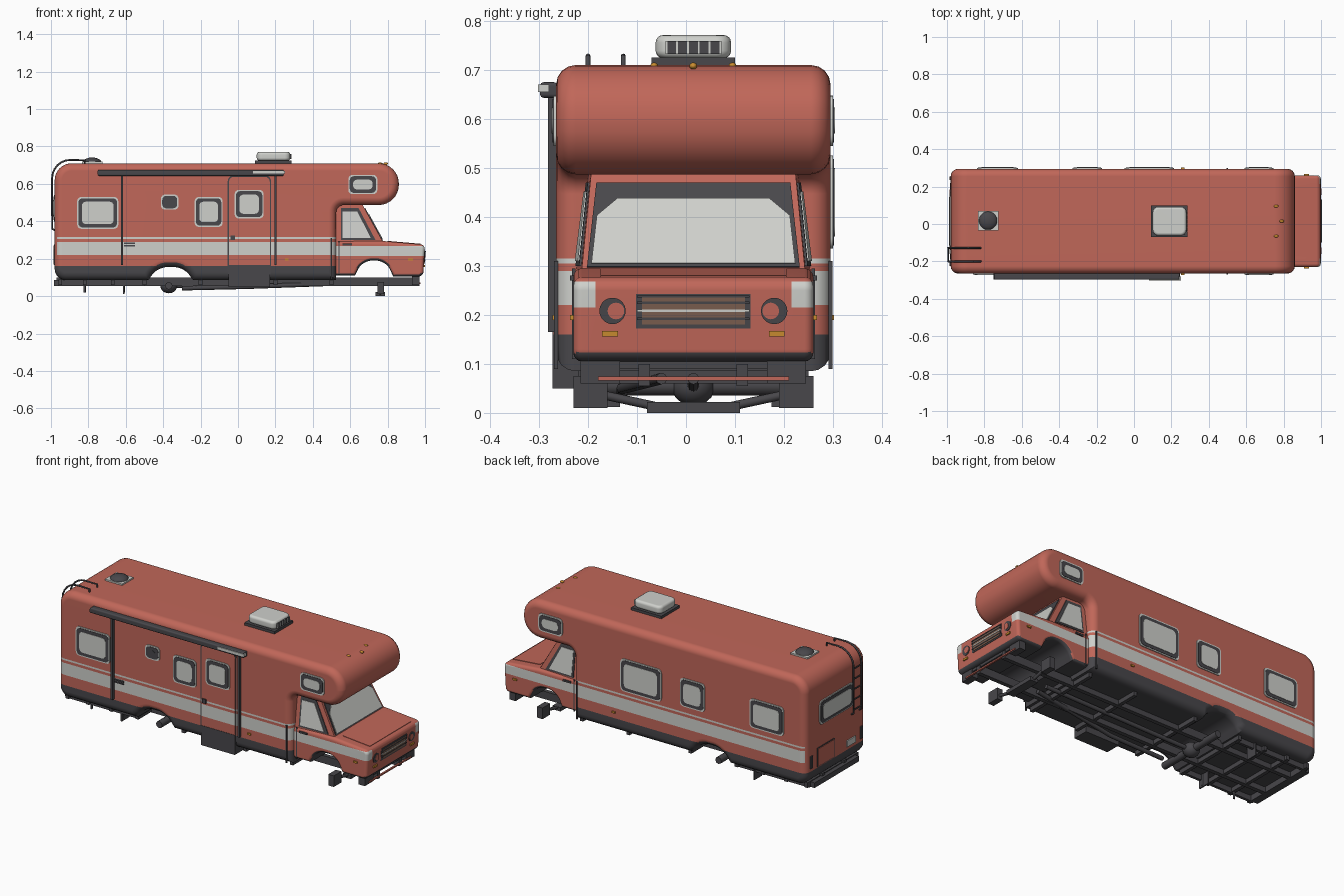
import bpy, bmesh, math
from mathutils import Vector

if "Cube" in bpy.data.objects:
    bpy.data.objects.remove(bpy.data.objects["Cube"])

MID = 0.015          # centre line of the vehicle
HALF = 0.28          # half width of the coach body


def material(name, rgb):
    m = bpy.data.materials.new(name)
    m.use_nodes = True
    m.diffuse_color = (*rgb, 1)
    node = m.node_tree.nodes["Principled BSDF"]
    node.inputs["Base Color"].default_value = (*rgb, 1)
    node.inputs["Roughness"].default_value = 0.6
    return m


RED = material("brick red", (0.53, 0.135, 0.1))
WHITE = material("pale grey", (0.62, 0.63, 0.6))
DARK = material("charcoal", (0.065, 0.063, 0.07))
AMBER = material("amber", (0.6, 0.27, 0.03))
BROWN = material("radiator brown", (0.2, 0.115, 0.08))


def finish(name, bm, mats, smooth=True):
    me = bpy.data.meshes.new(name)
    bm.to_mesh(me)
    bm.free()
    for m in mats:
        me.materials.append(m)
    if smooth:
        me.polygons.foreach_set("use_smooth", [True] * len(me.polygons))
        me.set_sharp_from_angle(angle=math.radians(35))
    ob = bpy.data.objects.new(name, me)
    bpy.context.collection.objects.link(ob)
    return ob


def prism(name, ring0, ring1, mats, rim=0, cuts=(), rule=None):
    """Join two rings, round the rims, slice at the cut heights and paint."""
    bm = bmesh.new()
    a, b = ([bm.verts.new(p) for p in r] for r in (ring0, ring1))
    n = len(a)
    caps = [bm.faces.new(a), bm.faces.new(b[::-1])]
    for i in range(n):
        bm.faces.new((a[i], b[i], b[(i + 1) % n], a[(i + 1) % n]))
    bmesh.ops.recalc_face_normals(bm, faces=bm.faces)
    if rim:
        edges = [e for f in caps for e in f.edges]
        bmesh.ops.bevel(bm, geom=edges, offset=rim, segments=4, profile=0.5,
                        affect='EDGES', clamp_overlap=False)
    for co, no in cuts:
        geom = bm.verts[:] + bm.edges[:] + bm.faces[:]
        bmesh.ops.bisect_plane(bm, geom=geom, plane_co=co, plane_no=no)
    bm.normal_update()
    if rule:
        for f in bm.faces:
            f.material_index = rule(f.calc_center_median(), f.normal)
    ob = finish(name, bm, mats)
    if rim:
        ob.modifiers.new("Weighted", 'WEIGHTED_NORMAL').keep_sharp = True
    return ob


def fillet(pts, steps=6):
    """Round each (u, v, radius) corner of an outline."""
    out = []
    for i, (u, v, r) in enumerate(pts):
        p = Vector((u, v))
        if not r:
            out.append(p)
            continue
        a, b = (p + (Vector(q[:2]) - p).normalized() * r
                for q in (pts[i - 1], pts[(i + 1) % len(pts)]))
        c, d = a.lerp(p, 0.55), b.lerp(p, 0.55)
        for k in range(steps + 1):
            t = k / steps
            s = 1 - t
            out.append(a * s**3 + c * 3*s*s*t + d * 3*s*t*t + b * t**3)
    return out


def rect(u0, u1, v0, v1, r=0.0):
    return fillet([(u0, v0, r), (u1, v0, r), (u1, v1, r), (u0, v1, r)], 4)


def disc(u, v, r, n=20):
    return [(u + r * math.cos(k * math.tau / n), v + r * math.sin(k * math.tau / n)) for k in range(n)]


def cab_half(u, v):
    return 0.24 - 0.125 * (v - 0.29) - 0.04 * (u - 0.5)


# Surfaces that plates are laid on: (u, v, height above surface) -> point
ON = {
    "right": lambda u, v, d: (u, MID - HALF - d, v),
    "left": lambda u, v, d: (u, MID + HALF + d, v),
    "rear": lambda u, v, d: (-0.98 - d, u, v),
    "roof": lambda u, v, d: (u, v, 0.71 + d),
    "nose": lambda u, v, d: (0.99 + 0.06 * (v - 0.105) + d, u, v),
    "cab_right": lambda u, v, d: (u, MID - cab_half(u, v) - d, v),
    "cab_left": lambda u, v, d: (u, MID + cab_half(u, v) + d, v),
    "low_right": lambda u, v, d: (u, MID - 0.245 - d, v),
    "low_left": lambda u, v, d: (u, MID + 0.245 + d, v),
    "screen": lambda u, v, d: (0.775 - 0.55 * (v - 0.29) + 0.876 * d, u, v + 0.48 * d),
}


def plate(name, side, pts, d, mat, **kw):
    f = ON[side]
    mats = mat if isinstance(mat, list) else [mat]
    return prism(name, [f(*p, -0.004) for p in pts], [f(*p, d) for p in pts], mats, **kw)


def box(name, x0, x1, y0, y1, z0, z1, mat, r=0.0, rim=0):
    o = rect(x0, x1, y0, y1, r)
    return prism(name, [(*p, z0) for p in o], [(*p, z1) for p in o], [mat], rim)


def tube(name, pts, r, mat):
    cu = bpy.data.curves.new(name, 'CURVE')
    cu.dimensions = '3D'
    cu.bevel_depth, cu.bevel_resolution, cu.use_fill_caps = r, 2, True
    sp = cu.splines.new('POLY')
    sp.points.add(len(pts) - 1)
    for q, p in zip(sp.points, pts):
        q.co = (*p, 1)
    cu.materials.append(mat)
    bpy.context.collection.objects.link(bpy.data.objects.new(name, cu))


def dome(name, loc, scale, mat):
    bm = bmesh.new()
    bmesh.ops.create_uvsphere(bm, u_segments=20, v_segments=10, radius=1)
    ob = finish(name, bm, [mat])
    ob.location, ob.scale = loc, scale


def window(name, side, u0, u1, v0, v1, pane=WHITE):
    for part, inset, d, mat in (("frame", 0, 0.005, WHITE), ("seal", 0.007, 0.007, DARK),
                                ("pane", 0.025, 0.009, pane)):
        plate(f"{name}_{part}", side, rect(u0 + inset, u1 - inset, v0 + inset, v1 - inset, 0.022), d, mat)


# Coach body: one rounded side profile with painted bands
def bands(c, n):
    if c.z < 0.16 or (n.z < -0.5 and c.z < 0.2):
        return 2
    stripe = 0.22 < c.z < 0.29 or 0.305 < c.z < 0.315
    return 1 if stripe and n.x > -0.6 else 0


PAINT = [RED, WHITE, DARK]
LEVELS = [((0, 0, z), (0, 0, 1)) for z in (0.16, 0.22, 0.29, 0.305, 0.315)]
side = fillet([(-0.98, 0.085, 0.06), (-0.48, 0.085, 0), (-0.43, 0.155, 0.05), (-0.29, 0.155, 0.05),
               (-0.24, 0.085, 0), (0.525, 0.085, 0), (0.525, 0.487, 0.04), (0.86, 0.487, 0.108),
               (0.86, 0.71, 0.108), (-0.98, 0.71, 0.09)], 8)
prism("coach_body", [(u, MID - HALF, v) for u, v in side], [(u, MID + HALF, v) for u, v in side],
      PAINT, 0.04, LEVELS, bands)

# Cab: lower body with wheel arches, then the tapered upper part
def cab_paint(c, n):
    if n.z < -0.3 and c.z < 0.2:
        return 2
    return 1 if 0.215 < c.z < 0.268 and abs(c.y - MID) > 0.2 and n.z < 0.8 else 0


side = fillet([(0.5, 0.11, 0), (0.625, 0.11, 0), (0.665, 0.19, 0.05), (0.79, 0.19, 0.05),
               (0.83, 0.105, 0), (0.99, 0.105, 0.025), (1.0, 0.275, 0.025), (0.77, 0.295, 0), (0.5, 0.295, 0)])
prism("cab_lower", [(u, MID - 0.245, v) for u, v in side], [(u, MID + 0.245, v) for u, v in side], PAINT, 0.018,
      [((0, 0, 0.215), (0, 0, 1)), ((0, 0, 0.268), (0, 0, 1)),
       ((0, MID - 0.2, 0), (0, 1, 0)), ((0, MID + 0.2, 0), (0, 1, 0))], cab_paint)
prism("cab_upper", [(x, MID + y, 0.29) for x, y in ((0.5, -0.24), (0.775, -0.228), (0.775, 0.228), (0.5, 0.24))],
      [(x, MID + y, 0.495) for x, y in ((0.5, -0.214), (0.662, -0.208), (0.662, 0.208), (0.5, 0.214))], [RED])
hood = [(0.8, 0.295), (0.975, 0.28), (0.975, 0.274), (0.8, 0.285)]
prism("hood_panel", [(x, MID - 0.19, z) for x, z in hood], [(x, MID + 0.19, z) for x, z in hood], [RED])

# Windscreen and cab door glass
plate("windscreen_seal", "screen", [(MID + s * w, z) for s, w, z in
      ((-1, 0.217, 0.297), (1, 0.217, 0.297), (1, 0.198, 0.468), (-1, 0.198, 0.468))], 0.004, DARK)
plate("windscreen_glass", "screen", [(MID + s * w, z) for s, w, z in
      ((-1, 0.208, 0.303), (1, 0.208, 0.303), (1, 0.197, 0.4), (1, 0.155, 0.435),
       (-1, 0.155, 0.435), (-1, 0.197, 0.4))], 0.007, WHITE)
for s in ("right", "left"):
    plate(f"cab_window_seal_{s}", "cab_" + s, [(0.55, 0.3), (0.735, 0.3), (0.645, 0.47), (0.55, 0.47)], 0.004, DARK)
    plate(f"cab_window_glass_{s}", "cab_" + s, [(0.56, 0.31), (0.71, 0.31), (0.638, 0.452), (0.56, 0.452)], 0.007, WHITE)
    plate(f"cab_handle_{s}", "low_" + s, rect(0.56, 0.61, 0.27, 0.28), 0.007, DARK)
    plate(f"cab_marker_{s}", "low_" + s, rect(0.91, 0.935, 0.19, 0.2), 0.007, AMBER)
    plate(f"cab_gap_{s}", "low_" + s, rect(0.538, 0.543, 0.11, 0.295), 0.003, DARK)
    plate(f"side_marker_{s}", s, rect(0.25, 0.27, 0.19, 0.2), 0.007, AMBER)
    plate(f"coach_edge_trim_{s}", s, rect(0.495, 0.503, 0.09, 0.31), 0.004, DARK)
    window(f"bunk_window_{s}", s, 0.59, 0.745, 0.545, 0.648)

# Coach windows
window("rear_quarter_window_right", "right", -0.86, -0.64, 0.36, 0.53)
window("small_window_right", "right", -0.412, -0.318, 0.462, 0.543, DARK)
window("middle_window_right", "right", -0.232, -0.082, 0.37, 0.53)
window("large_window_left", "left", -0.05, 0.215, 0.335, 0.525)
window("middle_window_left", "left", -0.33, -0.17, 0.35, 0.515)
window("rear_quarter_window_left", "left", -0.84, -0.62, 0.345, 0.515)
window("rear_window", "rear", -0.14, 0.17, 0.4, 0.54)

# Entrance door and step
plate("door_gap", "right", rect(-0.055, 0.177, 0.1, 0.645, 0.03), 0.003, DARK)
plate("door", "right", rect(-0.048, 0.17, 0.1, 0.638, 0.026), 0.005, PAINT, cuts=LEVELS, rule=bands)
ON["door"] = lambda u, v, d: ON["right"](u, v, d + 0.004)
window("door_window", "door", -0.018, 0.137, 0.415, 0.568)
plate("door_handle", "right", rect(-0.04, -0.015, 0.3, 0.325), 0.012, DARK)
box("entrance_step", -0.05, 0.17, -0.272, -0.18, 0.05, 0.165, DARK)
for z in (0.265, 0.278):
    plate("side_outlet", "right", rect(-0.61, -0.55, z, z + 0.008), 0.006, DARK)

# Awning with two folded arms
box("awning_case", -0.75, 0.245, -0.298, -0.262, 0.643, 0.675, DARK, rim=0.008)
box("awning_end_cover", 0.08, 0.25, -0.302, -0.28, 0.655, 0.67, WHITE)
for x in (-0.62, 0.2):
    box("awning_arm", x - 0.006, x + 0.006, -0.282, -0.262, 0.165, 0.645, DARK)

# Rear hatch, plate, lamps, ladder and bumper
plate("hatch_gap", "rear", rect(0.03, 0.19, 0.165, 0.275), 0.003, DARK)
plate("hatch", "rear", rect(0.035, 0.185, 0.17, 0.27), 0.006, RED)
plate("number_plate", "rear", rect(-0.16, -0.08, 0.18, 0.215), 0.007, WHITE)
for y in (-0.215, 0.245):
    plate("tail_lamp", "rear", rect(y - 0.01, y + 0.01, 0.18, 0.25), 0.007, DARK)
rail = fillet([(-0.975, 0.35, 0), (-0.994, 0.36, 0), (-0.994, 0.73, 0.1), (-0.82, 0.727, 0), (-0.82, 0.705, 0)])
for y in (-0.2, -0.128):
    tube("ladder_rail", [(u, y, v) for u, v in rail], 0.005, DARK)
for i in range(5):
    tube("ladder_rung", [(-0.994, -0.2, 0.38 + 0.06 * i), (-0.994, -0.128, 0.38 + 0.06 * i)], 0.004, DARK)
box("rear_bumper", -0.985, -0.94, -0.19, 0.22, 0.055, 0.085, DARK)

# Roof unit, round vent and marker lamps
box("roof_unit_base", 0.09, 0.285, -0.07, 0.1, 0.7, 0.725, DARK)
box("roof_unit", 0.1, 0.28, -0.062, 0.092, 0.724, 0.771, WHITE, 0.03, 0.015)
box("roof_unit_grille", 0.27, 0.284, -0.042, 0.072, 0.732, 0.759, DARK)
for i in range(6):
    box("roof_unit_fin", 0.27, 0.287, -0.042 + 0.022 * i, -0.038 + 0.022 * i, 0.732, 0.759, WHITE)
plate("vent_base", "roof", rect(-0.835, -0.725, -0.035, 0.07), 0.009, WHITE)
dome("vent_dome", (-0.78, 0.018, 0.715), (0.05, 0.05, 0.026), DARK)
for x, y in ((0.76, -0.065), (0.79, MID), (0.76, 0.095)):
    dome("roof_marker", (x, y, 0.708), (0.012, 0.008, 0.007), AMBER)

# Nose: grille, lamps and badge-free trim
plate("grille_surround", "nose", rect(-0.102, 0.132, 0.172, 0.243), 0.002, DARK)
plate("grille_core", "nose", rect(-0.09, 0.12, 0.18, 0.235), 0.004, BROWN)
for z, m in ((0.19, DARK), (0.206, WHITE), (0.222, DARK), (0.235, DARK)):
    plate("grille_bar", "nose", rect(-0.1, 0.13, z, z + 0.005), 0.006, m)
for s in (-1, 1):
    plate("headlamp", "nose", disc(MID + s * 0.165, 0.208, 0.027), 0.003, DARK)
    plate("headlamp_inner", "nose", disc(MID + s * 0.158, 0.208, 0.017), 0.005, RED)
    plate("turn_signal", "nose", rect(MID + s * 0.17 - 0.016, MID + s * 0.17 + 0.016, 0.156, 0.167), 0.007, AMBER)
    # Chassis side members, brackets, flaps and front suspension
    y = MID + s * 0.1
    box("chassis_rail", -0.97, 0.97, y - 0.012, y + 0.012, 0.055, 0.1, DARK)
    box("outer_rail", -0.96, -0.5, MID + s * 0.21 - 0.008, MID + s * 0.21 + 0.008, 0.055, 0.09, DARK)
    y = MID + s * 0.19
    box("bumper_bracket", 0.93, 0.97, y - 0.04, y + 0.04, 0.06, 0.108, DARK)
    box("mud_flap", -0.615, -0.607, y - 0.03, y + 0.04, 0.012, 0.09, DARK)
    box("front_hub", 0.745, 0.78, MID + s * 0.21 - 0.035, MID + s * 0.21 + 0.035, 0.01, 0.075, DARK)
    tube("suspension_arm", [(0.76, MID + s * 0.08, 0.014), (0.76, MID + s * 0.2, 0.04)], 0.009, DARK)
for x in (-0.95, -0.82, -0.67, -0.5, -0.2, 0.2, 0.5):
    box("cross_member", x - 0.01, x + 0.01, -0.22, 0.25, 0.06, 0.09, DARK)
box("front_axle_beam", 0.735, 0.785, MID - 0.095, MID + 0.095, 0, 0.022, DARK)
box("front_cross_beam", 0.94, 0.965, -0.2, 0.23, 0.09, 0.106, DARK)
box("front_strip", 0.965, 0.975, -0.18, 0.21, 0.066, 0.074, RED)
tube("rear_axle", [(-0.37, -0.2, 0.055), (-0.37, 0.23, 0.055)], 0.02, DARK)
dome("differential", (-0.37, MID, 0.055), (0.045, 0.045, 0.04), DARK)
tube("drive_shaft", [(-0.37, MID, 0.055), (0.6, MID, 0.07)], 0.012, DARK)
tube("exhaust", [(-0.3, -0.13, 0.042), (0.05, -0.13, 0.05), (0.6, -0.05, 0.07)], 0.012, DARK)
for x in (-0.82, -0.61):
    tube("drain_pipe", [(x, -0.18, 0.085), (x, -0.18, 0.02)], 0.006, DARK)
